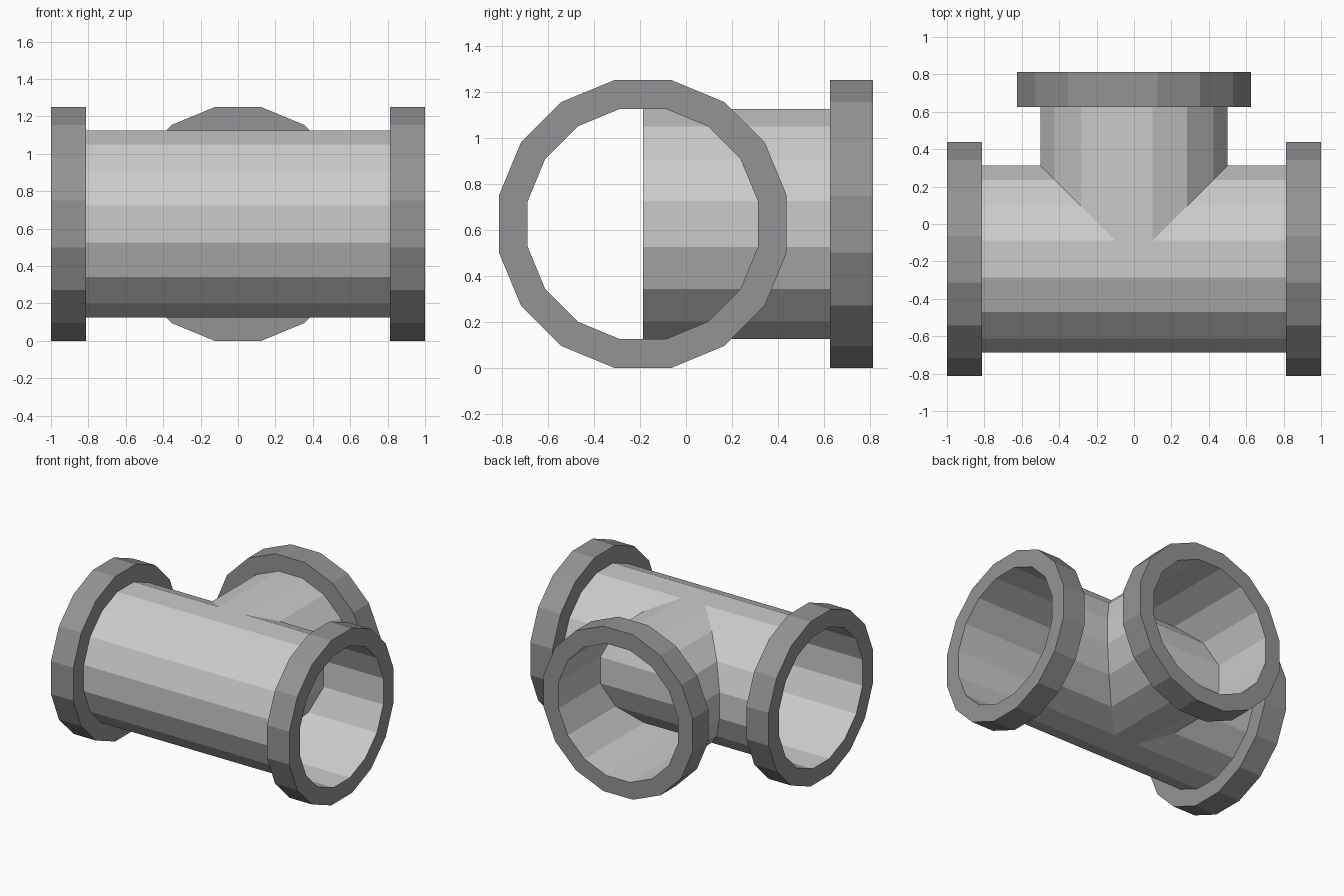
import bpy, bmesh, math
from mathutils import Vector

if "Cube" in bpy.data.objects:
    bpy.data.objects.remove(bpy.data.objects["Cube"])

SIDES = 16
PIPE_R, FLANGE_R = 0.5, 0.625        # distances from axis to the flat sides
CENTRE = Vector((0, -0.1875, 0.625)) # where the two pipe axes cross
X, Y, Z = Vector((1, 0, 0)), Vector((0, 1, 0)), Vector((0, 0, 1))


def material(name, rgb):
    m = bpy.data.materials.new(name)
    m.diffuse_color = (*rgb, 1)
    m.use_nodes = True
    m.node_tree.nodes["Principled BSDF"].inputs["Base Color"].default_value = m.diffuse_color
    return m


pipe_grey = material("light grey pipe", (0.6, 0.6, 0.6))
flange_grey = material("dark grey flange", (0.285, 0.295, 0.305))


def lathe(name, profile, axis, e1, e2, mat):
    """Sweep (distance along axis, radius) points around an axis, flat side up."""
    bm = bmesh.new()
    rings = []
    for t, r in profile:
        r /= math.cos(math.pi / SIDES)
        ring = []
        for k in range(SIDES):
            a = (k + 0.5) * 2 * math.pi / SIDES
            ring.append(bm.verts.new(CENTRE + axis * t + e1 * (r * math.cos(a)) + e2 * (r * math.sin(a))))
        rings.append(ring)
    for r0, r1 in zip(rings, rings[1:]):
        for k in range(SIDES):
            n = (k + 1) % SIDES
            bm.faces.new((r0[k], r0[n], r1[n], r1[k]))
    mesh = bpy.data.meshes.new(name)
    bm.to_mesh(mesh)
    bm.free()
    mesh.materials.append(mat)
    ob = bpy.data.objects.new(name, mesh)
    bpy.context.collection.objects.link(ob)
    return ob


def flange(name, start, axis, e1, e2):
    """Raised collar; the pipe wall itself forms its bore."""
    end = start + 0.1875
    profile = [(start, PIPE_R), (start, FLANGE_R), (end, FLANGE_R), (end, PIPE_R)]
    return lathe(name, profile, axis, e1, e2, flange_grey)


# Thin open pipes: the straight run and the branch reaching in to its axis
lathe("main_pipe", [(-1, PIPE_R), (1, PIPE_R)], X, Y, Z, pipe_grey)
lathe("branch_pipe", [(0, PIPE_R), (1, PIPE_R)], Y, Z, X, pipe_grey)

# Collars at the three open ends
flange("left_flange", -1, X, Y, Z)
flange("right_flange", 0.8125, X, Y, Z)
flange("branch_flange", 0.8125, Y, Z, X)
